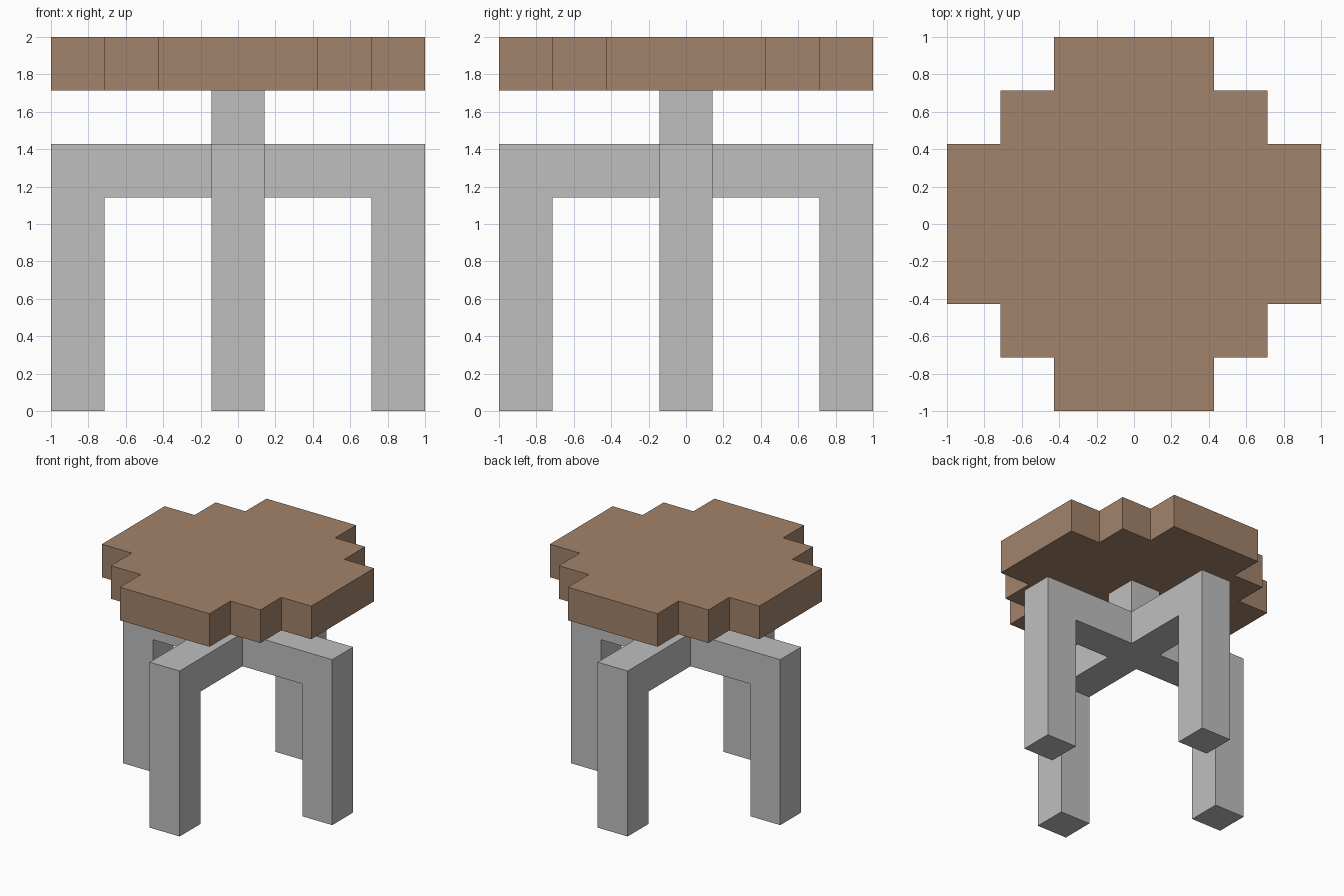
import bpy
import bmesh
from math import pi
from mathutils import Matrix, Vector

default = bpy.data.objects.get("Cube")
if default:
    bpy.data.objects.remove(default, do_unlink=True)

U = 2 / 7      # block size the whole stool is laid out on
H = U / 2      # half the thickness of a leg


def material(name, rgb):
    mat = bpy.data.materials.new(name)
    mat.use_nodes = True
    color = (*rgb, 1)
    mat.diffuse_color = color
    mat.node_tree.nodes["Principled BSDF"].inputs["Base Color"].default_value = color
    return mat


def prism(bm, points, offset):
    """Extrude a closed outline along offset."""
    base = bm.faces.new([bm.verts.new(p) for p in points])
    result = bmesh.ops.extrude_face_region(bm, geom=[base], use_keep_orig=True)
    verts = [g for g in result["geom"] if isinstance(g, bmesh.types.BMVert)]
    bmesh.ops.translate(bm, vec=Vector(offset), verts=verts)


def finish(bm, name, mat):
    bmesh.ops.recalc_face_normals(bm, faces=bm.faces)
    mesh = bpy.data.meshes.new(name)
    bm.to_mesh(mesh)
    bm.free()
    mesh.materials.append(mat)
    obj = bpy.data.objects.new(name, mesh)
    bpy.context.collection.objects.link(obj)
    return obj


wood = material("brown_wood", (0.36, 0.227, 0.147))
stone = material("light_grey", (0.52, 0.52, 0.52))

# Seat: a stepped disc, one quarter of the outline turned four times
a, b, c = 1.5 * U, 2.5 * U, 3.5 * U
quarter = [(c, -a), (c, a), (b, a), (b, b), (a, b)]
outline = []
for i in range(4):
    turn = Matrix.Rotation(i * pi / 2, 4, "Z")
    outline += [turn @ Vector((x, y, 6 * U)) for x, y in quarter]
bm = bmesh.new()
prism(bm, outline, (0, 0, U))
finish(bm, "seat", wood)

# Frame: four bent legs meeting under a short central post
leg = [(H, 4 * U), (b, 4 * U), (b, 0), (c, 0), (c, 5 * U), (H, 5 * U)]
bm = bmesh.new()
for i in range(4):
    turn = Matrix.Rotation(i * pi / 2, 4, "Z")
    prism(bm, [turn @ Vector((x, -H, z)) for x, z in leg], turn @ Vector((0, U, 0)))
prism(bm, [(-H, -H, 5 * U), (H, -H, 5 * U), (H, H, 5 * U), (-H, H, 5 * U)], (0, 0, U))

# Open the hidden joints, weld the parts and close the underside of the hub
inner = []
for f in bm.faces:
    p = f.calc_center_median()
    if max(abs(p.x), abs(p.y)) < H + 0.01 and 4 * U < p.z < 5.1 * U:
        inner.append(f)
bmesh.ops.delete(bm, geom=inner, context="FACES")
bmesh.ops.remove_doubles(bm, verts=bm.verts, dist=0.001)
bmesh.ops.holes_fill(bm, edges=[e for e in bm.edges if e.is_boundary], sides=4)
finish(bm, "leg_frame", stone)
